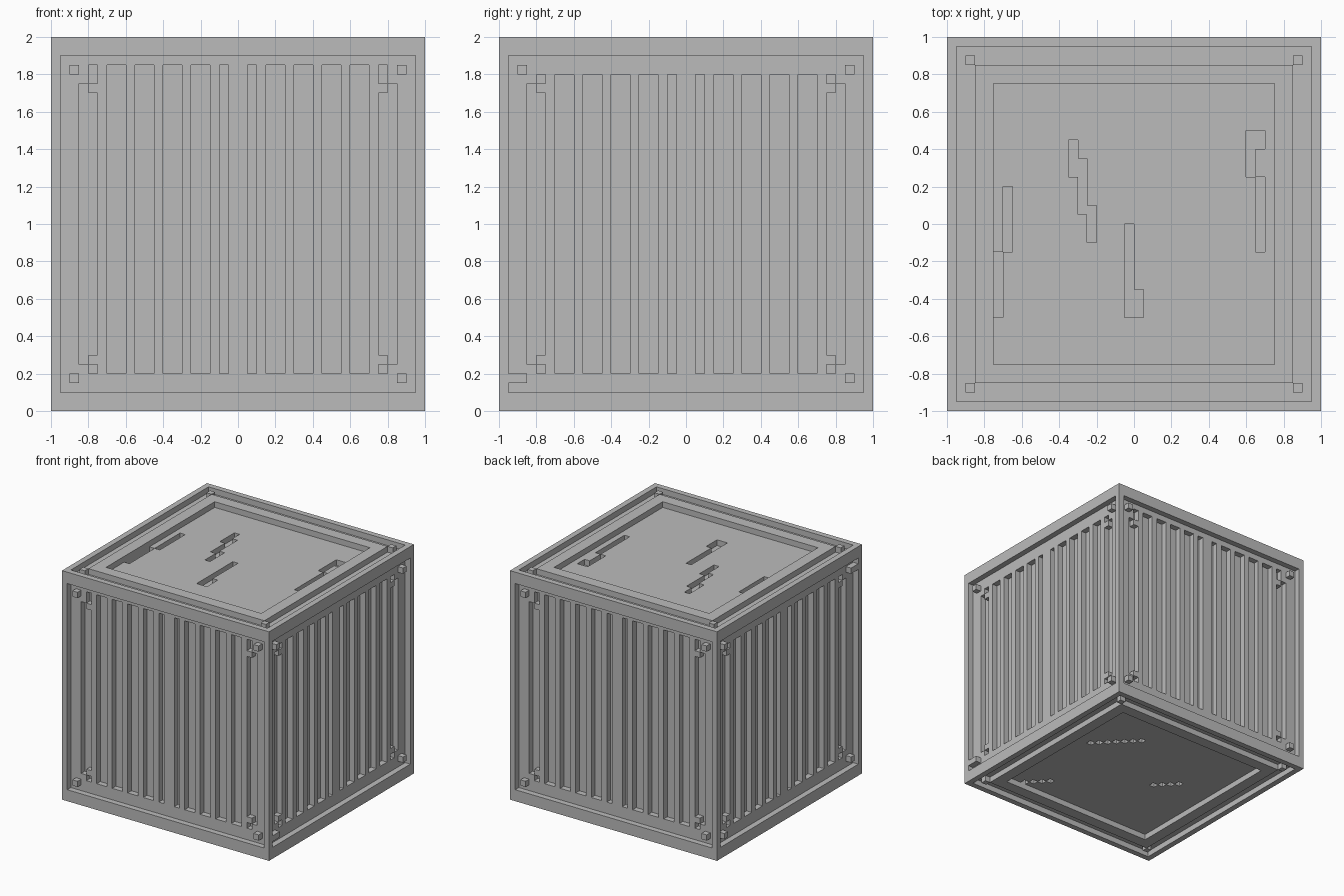
import bpy, bmesh
from mathutils import Matrix, Vector

if "Cube" in bpy.data.objects:
    bpy.data.objects.remove(bpy.data.objects["Cube"])

U = 0.05                      # one block
IN, SKIN, OUT = 0.9, 0.95, 1.0  # core, panel and frame half sizes

grey = bpy.data.materials.new("plain_grey")
grey.use_nodes = True
grey.diffuse_color = (0.5, 0.5, 0.5, 1)
bsdf = next(n for n in grey.node_tree.nodes if n.type == 'BSDF_PRINCIPLED')
bsdf.inputs["Base Color"].default_value = (0.5, 0.5, 0.5, 1)


def finish(name, bm):
    bmesh.ops.recalc_face_normals(bm, faces=bm.faces)
    me = bpy.data.meshes.new(name)
    bm.to_mesh(me)
    bm.free()
    me.materials.append(grey)
    ob = bpy.data.objects.new(name, me)
    bpy.context.collection.objects.link(ob)
    return ob


def add_box(bm, lo, hi):
    lo, hi = Vector(lo), Vector(hi)
    size = hi - lo
    m = Matrix.Translation((lo + hi) / 2) @ Matrix.Diagonal((abs(size.x), abs(size.y), abs(size.z), 1))
    bmesh.ops.create_cube(bm, size=1, matrix=m)


def boxes(name, items):
    bm = bmesh.new()
    for lo, hi in items:
        add_box(bm, lo, hi)
    return finish(name, bm)


def panel(name, place, half_u, half_v, holes):
    """Grid sheet with hole cells removed, thickened outwards by one block."""
    bm = bmesh.new()
    nu, nv = round(2 * half_u / U), round(2 * half_v / U)
    bmesh.ops.create_grid(bm, x_segments=nu, y_segments=nv, size=1,
                          matrix=Matrix.Diagonal((half_u, half_v, 1, 1)))

    def cut(f):
        c = f.calc_center_median()
        return any(a < c.x < b and d < c.y < e for a, b, d, e in holes)

    bmesh.ops.delete(bm, geom=[f for f in bm.faces if cut(f)], context='FACES')
    ext = bmesh.ops.extrude_face_region(bm, geom=bm.faces[:])
    top = [g for g in ext["geom"] if isinstance(g, bmesh.types.BMVert)]
    bmesh.ops.translate(bm, verts=top, vec=(0, 0, U))
    bmesh.ops.recalc_face_normals(bm, faces=bm.faces)
    bmesh.ops.dissolve_limit(bm, angle_limit=0.01, verts=bm.verts, edges=bm.edges)
    for v in bm.verts:
        v.co = place(*v.co)
    return finish(name, bm)


def grooves(top):
    """Slots between slats, mirrored across the middle (v measured from mid height)."""
    out = []
    wide = [(0.05, 0.1)] + [(0.15 * i, 0.15 * i + 0.1) for i in range(1, 5)]
    spans = [(a, b, 0.2, top) for a, b in wide]
    spans += [(0.75, 0.8, 0.2, 0.25), (0.75, 0.8, 1.75, top),
              (0.75, 0.8, 0.3, 1.7), (0.8, 0.85, 0.25, 1.75)]
    for a, b, lo, hi in spans:
        out += [(a, b, lo - 1, hi - 1), (-b, -a, lo - 1, hi - 1)]
    return out


# Solid core behind the panels
boxes("core", [((-IN, -IN, 0.1), (IN, IN, 1.9))])

# Slatted side panels
panel("front_panel", lambda u, v, w: (u, -IN - w, v + 1), SKIN, IN, grooves(1.85))
panel("back_panel", lambda u, v, w: (u, IN + w, v + 1), SKIN, IN, grooves(1.85))
panel("right_panel", lambda u, v, w: (IN + w, u, v + 1), SKIN, IN, grooves(1.8))
panel("left_panel", lambda u, v, w: (-IN - w, u, v + 1), SKIN, IN, grooves(1.8))

# Lid and base panels with cracks
lid_cracks = [(-0.7, -0.65, -0.15, 0.2), (-0.75, -0.7, -0.5, -0.15),
              (-0.35, -0.3, 0.25, 0.45), (-0.3, -0.25, 0.05, 0.35), (-0.25, -0.2, -0.1, 0.1),
              (-0.05, 0, -0.5, 0), (0, 0.05, -0.5, -0.35),
              (0.6, 0.65, 0.25, 0.5), (0.65, 0.7, 0.4, 0.5), (0.65, 0.7, -0.15, 0.25)]
base_cracks = []
for x, y, n in [(0.55, 0.1, 7), (0.55, -0.75, 4), (-0.3, -0.1, 4)]:
    base_cracks += [(x - i * U, x - i * U + U, y + i * U, y + i * U + U) for i in range(n)]
panel("lid_panel", lambda u, v, w: (u, v, 1.9 + w), SKIN, SKIN, lid_cracks)
panel("base_panel", lambda u, v, w: (u, v, 0.1 - w), SKIN, SKIN, base_cracks)


def ring(inner, outer, z0, z1):
    return [((-outer, s * inner, z0), (outer, s * outer, z1)) for s in (-1, 1)] + \
           [((s * inner, -inner, z0), (s * outer, inner, z1)) for s in (-1, 1)]


# Outer frame: rims and corner posts
boxes("top_rim", ring(SKIN, OUT, 1.9, 2))
boxes("bottom_rim", ring(SKIN, OUT, 0, 0.1))
boxes("corner_posts", [((sx * SKIN, sy * SKIN, 0.1), (sx * OUT, sy * OUT, 1.9))
                       for sx in (-1, 1) for sy in (-1, 1)])

# Raised square borders on lid and base
boxes("lid_border", ring(0.75, 0.85, 1.95, 2))
boxes("base_border", ring(0.75, 0.85, 0, 0.05))

# Studs near every corner of every side
studs = []
for s in (-1, 1):
    for t in (-1, 1):
        a, b = t * 0.85, t * 0.9
        for z in (0.15, 1.8):
            studs.append(((a, s * SKIN, z), (b, s * OUT, z + U)))
            studs.append(((s * SKIN, a, z), (s * OUT, b, z + U)))
        for z in (0, 1.95):
            studs.append(((s * 0.85, a, z), (s * 0.9, b, z + U)))
boxes("corner_studs", studs)

# Two studs run on to the post
boxes("long_studs", [((SKIN, -SKIN, 0.15), (OUT, -0.85, 0.2)),
                     ((-OUT, -SKIN, 1.8), (-SKIN, -0.85, 1.85))])
